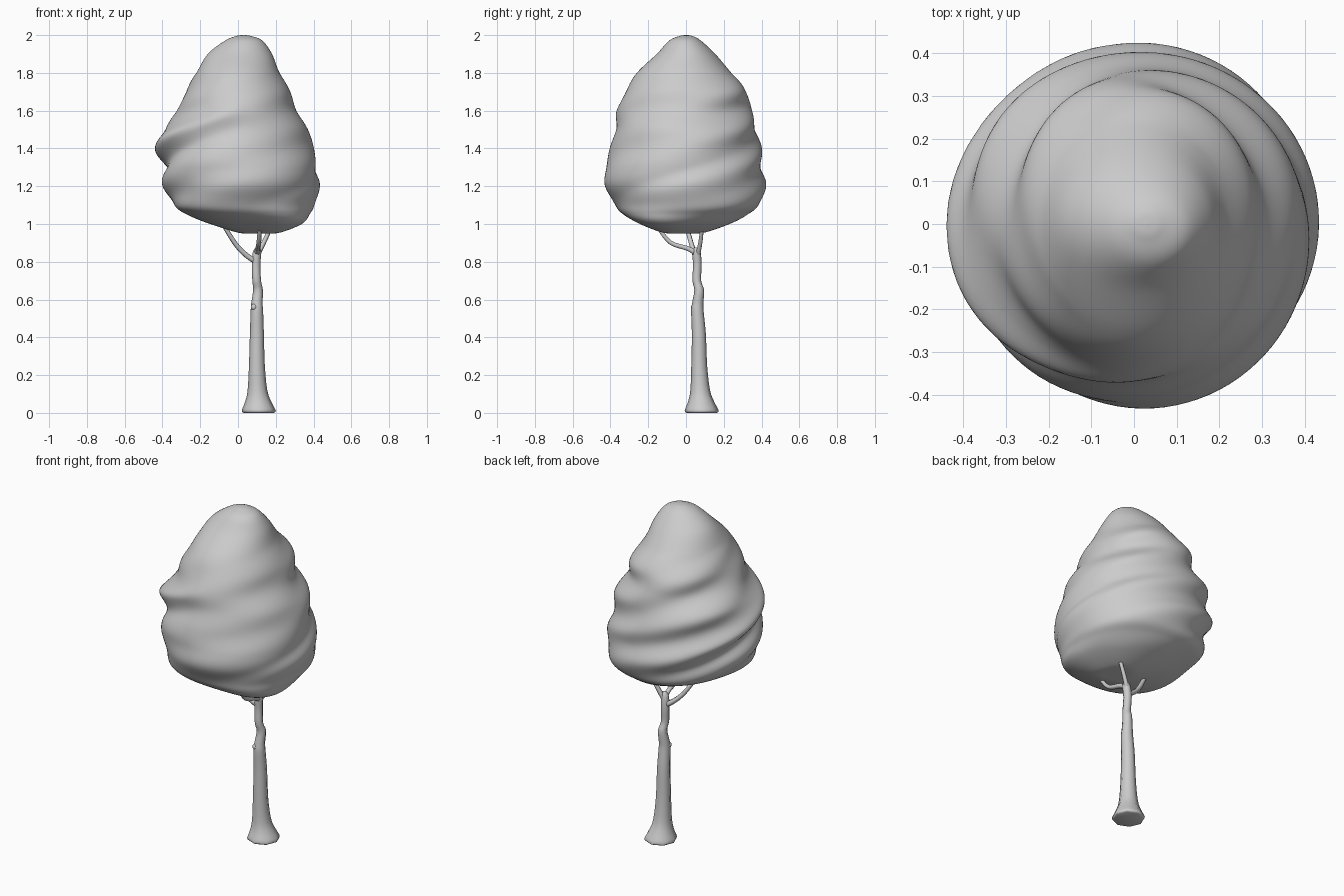
import bpy, bmesh
from math import sin, cos, pi, exp

cube = bpy.data.objects.get("Cube")
if cube:
    bpy.data.objects.remove(cube)

grey = bpy.data.materials.new("plain grey")
grey.use_nodes = True
colour = (0.6, 0.6, 0.6, 1)
grey.diffuse_color = colour
grey.node_tree.nodes["Principled BSDF"].inputs["Base Color"].default_value = colour


def spline(rows, steps):
    """Smoothly interpolate a list of tuples (Catmull-Rom)."""
    result = []
    last = len(rows) - 1
    for i in range(last):
        a, b, c, d = (rows[min(max(k, 0), last)] for k in (i - 1, i, i + 1, i + 2))
        for s in range(steps):
            t = s / steps
            result.append(tuple(
                q + t * ((r - p) + t * ((2 * p - 5 * q + 4 * r - w) + t * (3 * q - p - 3 * r + w))) / 2
                for p, q, r, w in zip(a, b, c, d)))
    return result + [rows[-1]]


def loft(name, levels, sides, ripple):
    """Skin stacked ellipses (z, cx, cy, rx, ry), pushed out by ripple(z, angle)."""
    bm = bmesh.new()
    rings = []
    for z, cx, cy, rx, ry in levels:
        ring = []
        for k in range(sides):
            a = 2 * pi * k / sides
            push = ripple(z, a)
            ring.append(bm.verts.new((cx + (rx + push) * cos(a), cy + (ry + push) * sin(a), z)))
        rings.append(ring)
    for low, high in zip(rings, rings[1:]):
        for k in range(sides):
            n = (k + 1) % sides
            bm.faces.new((low[k], low[n], high[n], high[k]))
    bm.faces.new(rings[0][::-1])
    bm.faces.new(rings[-1])
    mesh = bpy.data.meshes.new(name)
    bm.to_mesh(mesh)
    bm.free()
    mesh.materials.append(grey)
    obj = bpy.data.objects.new(name, mesh)
    bpy.context.collection.objects.link(obj)
    bpy.ops.object.select_all(action="DESELECT")
    obj.select_set(True)
    bpy.context.view_layer.objects.active = obj
    bpy.ops.object.shade_smooth_by_angle(angle=1)


def bump(x, width):
    return exp(-(x / width) ** 2)


def facing(a, centre):
    return max(0, cos(a - centre))


# Crown: leaning egg with spiral folds climbing around it
def folds(z, a):
    # four shallow folds, strongest at the back
    fade = sin(pi * min(1, max(0, (z - 1) / 0.8))) ** 0.6
    wave = -cos(10 * pi * (z - 1.3) - 4 * a) * (0.008 + 0.005 * cos(a - 2.2))
    # one deep fold with a lip above it on the right side
    rise = z - 1.3 - 0.4 * (a - pi) / pi
    deep = (0.022 * bump(rise - 0.1, 0.04) - 0.018 * bump(rise, 0.04)) * facing(a, 3.3)
    # a softer fold across the left side
    turn = (a + pi) % (2 * pi) - pi
    soft = -0.01 * bump(z - 1.27 - 0.35 * turn / pi, 0.04) * facing(a, 0)
    # sagging belly along the front
    belly = 0.072 * bump(z - 1, 0.07) * facing(a, -pi / 4) ** 4
    belly += 0.06 * bump(z - 1.06, 0.08) * facing(a, 1.25 * pi) ** 4
    return fade * wave + deep + soft + belly


crown = [
    (0.95, 0.10, 0.00, 0.03, 0.03),
    (0.955, 0.10, 0.00, 0.10, 0.10),
    (1.0, 0.085, 0.01, 0.22, 0.22),
    (1.05, 0.06, 0.01, 0.305, 0.315),
    (1.1, 0.04, 0.015, 0.365, 0.375),
    (1.2, 0.02, -0.005, 0.41, 0.42),
    (1.3, 0.01, -0.01, 0.41, 0.415),
    (1.4, -0.005, -0.005, 0.402, 0.395),
    (1.5, -0.01, 0.00, 0.385, 0.375),
    (1.6, -0.005, -0.01, 0.31, 0.35),
    (1.7, 0.00, 0.002, 0.28, 0.322),
    (1.8, 0.00, -0.01, 0.22, 0.25),
    (1.9, 0.01, 0.00, 0.17, 0.155),
    (1.97, 0.03, -0.005, 0.10, 0.085),
    (1.995, 0.03, 0.00, 0.04, 0.035),
    (2.0, 0.03, 0.00, 0.005, 0.005),
]
loft("crown", spline(crown, 7), 96, folds)

# Trunk: flared foot, slight kink below the fork
trunk = [(z, x, y, r, r) for z, x, y, r in (
    (0, 0.11, 0.083, 0.08),
    (0.012, 0.11, 0.083, 0.09),
    (0.06, 0.107, 0.08, 0.069),
    (0.12, 0.103, 0.075, 0.052),
    (0.25, 0.10, 0.07, 0.042),
    (0.42, 0.10, 0.068, 0.037),
    (0.54, 0.10, 0.06, 0.033),
    (0.58, 0.10, 0.062, 0.03),
    (0.65, 0.106, 0.07, 0.026),
    (0.70, 0.099, 0.057, 0.023),
    (0.78, 0.096, 0.06, 0.023),
    (0.85, 0.10, 0.056, 0.022),
    (0.875, 0.105, 0.056, 0.012),
)]
loft("trunk", spline(trunk, 3), 8, lambda z, a: 0)

# Small knot on the trunk
bpy.ops.mesh.primitive_uv_sphere_add(segments=10, ring_count=6, radius=0.018, location=(0.085, 0.045, 0.56))
knot = bpy.context.object
knot.name = "trunk_knot"
knot.data.materials.append(grey)
bpy.ops.object.shade_smooth()


# Branches: tapered tubes running from the fork into the crown
def branch(name, points, thick):
    curve = bpy.data.curves.new(name, "CURVE")
    curve.dimensions = "3D"
    curve.bevel_depth = thick
    curve.bevel_resolution = 1
    curve.use_fill_caps = True
    path = spline(points, 4)
    line = curve.splines.new("POLY")
    line.points.add(len(path) - 1)
    for i, (point, co) in enumerate(zip(line.points, path)):
        point.co = (*co, 1)
        point.radius = 1 - 0.35 * i / len(path)
    line.use_smooth = True
    curve.materials.append(grey)
    bpy.context.collection.objects.link(bpy.data.objects.new(name, curve))


branch("right_branch", [(0.10, 0.06, 0.80), (0.05, 0.05, 0.83), (-0.01, 0.03, 0.89), (-0.08, 0.0, 1.0)], 0.017)
branch("front_branch", [(0.10, 0.06, 0.84), (0.105, 0.01, 0.87), (0.11, -0.08, 0.90), (0.115, -0.14, 0.97)], 0.016)
branch("left_branch", [(0.10, 0.06, 0.83), (0.12, 0.07, 0.87), (0.15, 0.08, 0.93), (0.18, 0.085, 1.0)], 0.015)
